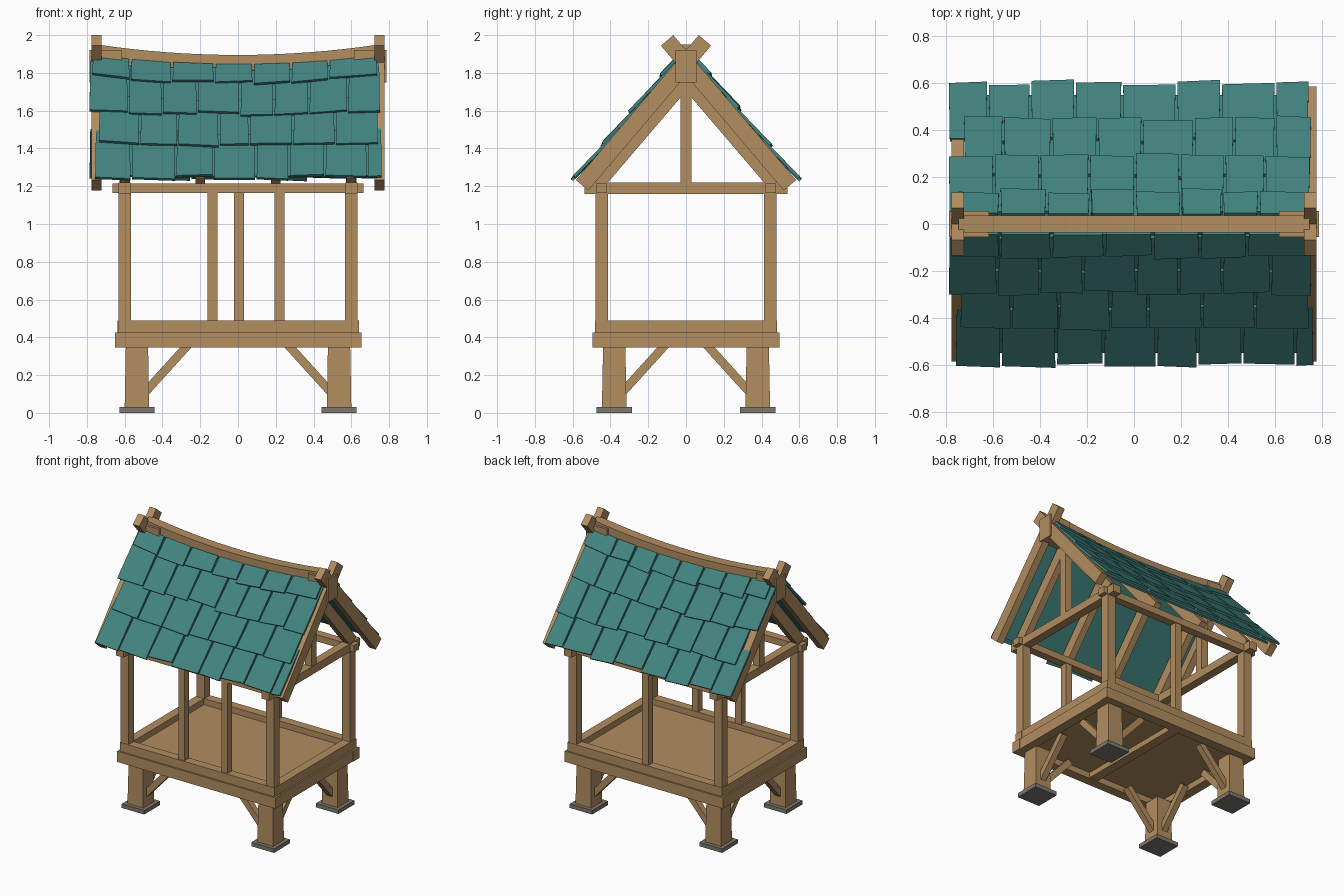
import bpy, bmesh, random
from mathutils import Vector

random.seed(4)
if "Cube" in bpy.data.objects:
    bpy.data.objects.remove(bpy.data.objects["Cube"])


def material(name, rgb):
    m = bpy.data.materials.new(name)
    m.use_nodes = True
    m.diffuse_color = (*rgb, 1)
    m.node_tree.nodes["Principled BSDF"].inputs["Base Color"].default_value = (*rgb, 1)
    return m


WOOD = material("warm_wood", (0.445, 0.27, 0.117))
TEAL = material("teal_shingle", (0.054, 0.23, 0.216))
STONE = material("grey_stone", (0.21, 0.19, 0.155))


def finish(name, bm, mat):
    bmesh.ops.recalc_face_normals(bm, faces=bm.faces)
    me = bpy.data.meshes.new(name)
    bm.to_mesh(me)
    bm.free()
    me.materials.append(mat)
    ob = bpy.data.objects.new(name, me)
    bpy.context.collection.objects.link(ob)
    return ob


def add_hexa(bm, bottom, top):
    """Six-sided solid between two matching quads."""
    b = [bm.verts.new(p) for p in bottom]
    t = [bm.verts.new(p) for p in top]
    bm.faces.new(b[::-1])
    bm.faces.new(t)
    for i in range(4):
        j = (i + 1) % 4
        bm.faces.new((b[i], b[j], t[j], t[i]))


def box(name, x, y, z, mat=WOOD, taper=0.0):
    """Box from ranges; taper pulls in the top edges."""
    def ring(h, d):
        return [(x[0] + d, y[0] + d, h), (x[1] - d, y[0] + d, h),
                (x[1] - d, y[1] - d, h), (x[0] + d, y[1] - d, h)]
    bm = bmesh.new()
    add_hexa(bm, ring(z[0], 0), ring(z[1], taper))
    return finish(name, bm, mat)


def beam(name, a, b, side, width, depth):
    """Straight timber from a to b; width runs along the side axis."""
    a, b = Vector(a), Vector(b)
    s = Vector(side).normalized()
    n = (b - a).normalized().cross(s) * depth / 2
    s = s * width / 2
    bm = bmesh.new()
    offs = (-s - n, s - n, s + n, -s + n)
    add_hexa(bm, [a + o for o in offs], [b + o for o in offs])
    return finish(name, bm, WOOD)


def around(c, half):
    return (c - half, c + half)


SIDES = ((1, "left"), (-1, "right"))
ENDS = ((-1, "front"), (1, "back"))

# Stone pads, legs, braces and corner posts
for sx, xn in SIDES:
    for sy, yn in ENDS:
        tag = f"{yn}_{xn}"
        lx, ly = sx * 0.535, sy * 0.38
        box("pad_" + tag, around(lx, 0.093), around(ly, 0.093), (0, 0.03), STONE)
        box("leg_" + tag, around(lx, 0.065), around(ly, 0.065), (0.03, 0.35), taper=0.006)
        beam("long_brace_" + tag, (sx * 0.5, ly, 0.1), (sx * 0.26, ly, 0.365), (0, 1, 0), 0.045, 0.045)
        beam("short_brace_" + tag, (lx, sy * 0.345, 0.1), (lx, sy * 0.105, 0.365), (1, 0, 0), 0.045, 0.045)
        box("corner_post_" + tag, around(sx * 0.6, 0.033), around(sy * 0.447, 0.033), (0.45, 1.17))

# Platform: two stacked frames, floor and a cross joist
for sy, yn in ENDS:
    box(f"lower_sill_{yn}", (-0.65, 0.655), around(sy * 0.46, 0.035), (0.345, 0.425))
    box(f"upper_sill_{yn}", (-0.635, 0.64), around(sy * 0.45, 0.033), (0.425, 0.49))
    box(f"wall_plate_{yn}", around(0, 0.665), around(sy * 0.447, 0.03), (1.165, 1.215))
for sx, xn in SIDES:
    box(f"lower_sill_{xn}", around(sx * 0.615, 0.035), around(0, 0.46), (0.345, 0.425))
    box(f"upper_sill_{xn}", around(sx * 0.605, 0.033), around(0, 0.45), (0.425, 0.49))
    box(f"tie_beam_{xn}", around(sx * 0.6, 0.032), around(0, 0.537), (1.16, 1.22))
    box(f"king_post_{xn}", around(sx * 0.6, 0.028), around(0, 0.03), (1.22, 1.77))
box("floor", around(0, 0.6), around(0, 0.45), (0.39, 0.445))
box("floor_joist", around(0, 0.035), around(0, 0.45), (0.35, 0.4))

# Wall studs
for x, y, yn in ((-0.135, -0.447, "front_right"), (0.22, -0.447, "front_left"), (0.005, 0.447, "back")):
    box("stud_" + yn, around(x, 0.026), around(y, 0.026), (0.45, 1.17))

# Rafters and crossed gable boards
for sy, yn in ENDS:
    for i, x in enumerate((-0.6, -0.2, 0.2, 0.6)):
        beam(f"rafter_{yn}_{i}", (x, sy * 0.47, 1.215), (x, 0, 1.765), (1, 0, 0), 0.05, 0.08)
    for sx, xn in SIDES:
        x = sx * 0.748
        beam(f"gable_board_{yn}_{xn}", (x, sy * 0.55, 1.205), (x, -sy * 0.1, 1.972), (1, 0, 0), 0.053, 0.086)

# Sagging ridge beam with end blocks
bm = bmesh.new()
rings = []
for i in range(17):
    x = -0.745 + 1.49 * i / 16
    lift = 0.055 * (x / 0.745) ** 2
    rings.append([bm.verts.new((x, y, z + lift)) for y, z in
                  ((-0.037, 1.79), (0.037, 1.79), (0.037, 1.895), (-0.037, 1.895))])
for r, s in zip(rings, rings[1:]):
    for i in range(4):
        j = (i + 1) % 4
        bm.faces.new((r[i], r[j], s[j], s[i]))
bm.faces.new(rings[0])
bm.faces.new(rings[-1])
finish("ridge_beam", bm, WOOD)
for sx, xn in SIDES:
    box(f"ridge_block_{xn}", around(sx * 0.7, 0.085), around(0, 0.055), (1.75, 1.92))


def roof_point(sy, x, t, off):
    """Point on the sagging slope; t runs from eave to ridge."""
    z = 1.225 + t * (0.585 + 0.05 * (x / 0.78) ** 2)
    return Vector((x, sy * (0.575 - 0.535 * t + 0.75 * off), z + 0.66 * off))


# Shingle seams for each course, eave to ridge
COURSES = {
    -1: ((-.76, -.565, -.33, -.13, .095, .27, .46, .685, .765),
         (-.74, -.52, -.32, -.1, .06, .29, .515, .745),
         (-.79, -.58, -.4, -.215, .01, .19, .375, .58, .755),
         (-.775, -.57, -.35, -.125, .08, .28, .48, .74)),
    1: ((-.79, -.62, -.44, -.25, -.05, .18, .37, .6, .745),
        (-.725, -.555, -.35, -.155, .035, .255, .425, .6, .755),
        (-.79, -.595, -.4, -.19, .005, .195, .385, .555, .75),
        (-.75, -.57, -.37, -.185, .005, .2, .375, .53, .755)),
}
for sy, yn in ENDS:
    # Thin decking below the shingles
    bm = bmesh.new()
    xs = [-0.72 + 0.18 * i for i in range(9)]
    for a, b in zip(xs, xs[1:]):
        quad = ((a, 0.05), (b, 0.05), (b, 1.06), (a, 1.06))
        add_hexa(bm, [roof_point(sy, x, t, -0.012) for x, t in quad],
                 [roof_point(sy, x, t, 0) for x, t in quad])
    finish(f"roof_deck_{yn}", bm, TEAL)

    # Overlapping shingles, kicked up at their lower edge
    bm = bmesh.new()
    for row, seams in enumerate(COURSES[sy]):
        for a, b in zip(seams, seams[1:]):
            low = row * 0.286 + random.uniform(-0.015, 0.02)
            skew = random.uniform(-0.008, 0.008)
            high = min(low + 0.42, 1.03)
            kick = 0.02 + random.uniform(-0.002, 0.003)
            tail = kick * (1 - (high - low) / 0.42)
            g = 0.004
            quad = ((a + g, low - skew, kick), (b - g, low + skew, kick),
                    (b - 2 * g, high, tail), (a + 2 * g, high, tail))
            add_hexa(bm, [roof_point(sy, x, t, o) for x, t, o in quad],
                     [roof_point(sy, x, t, o + 0.016) for x, t, o in quad])
    finish(f"shingles_{yn}", bm, TEAL)
